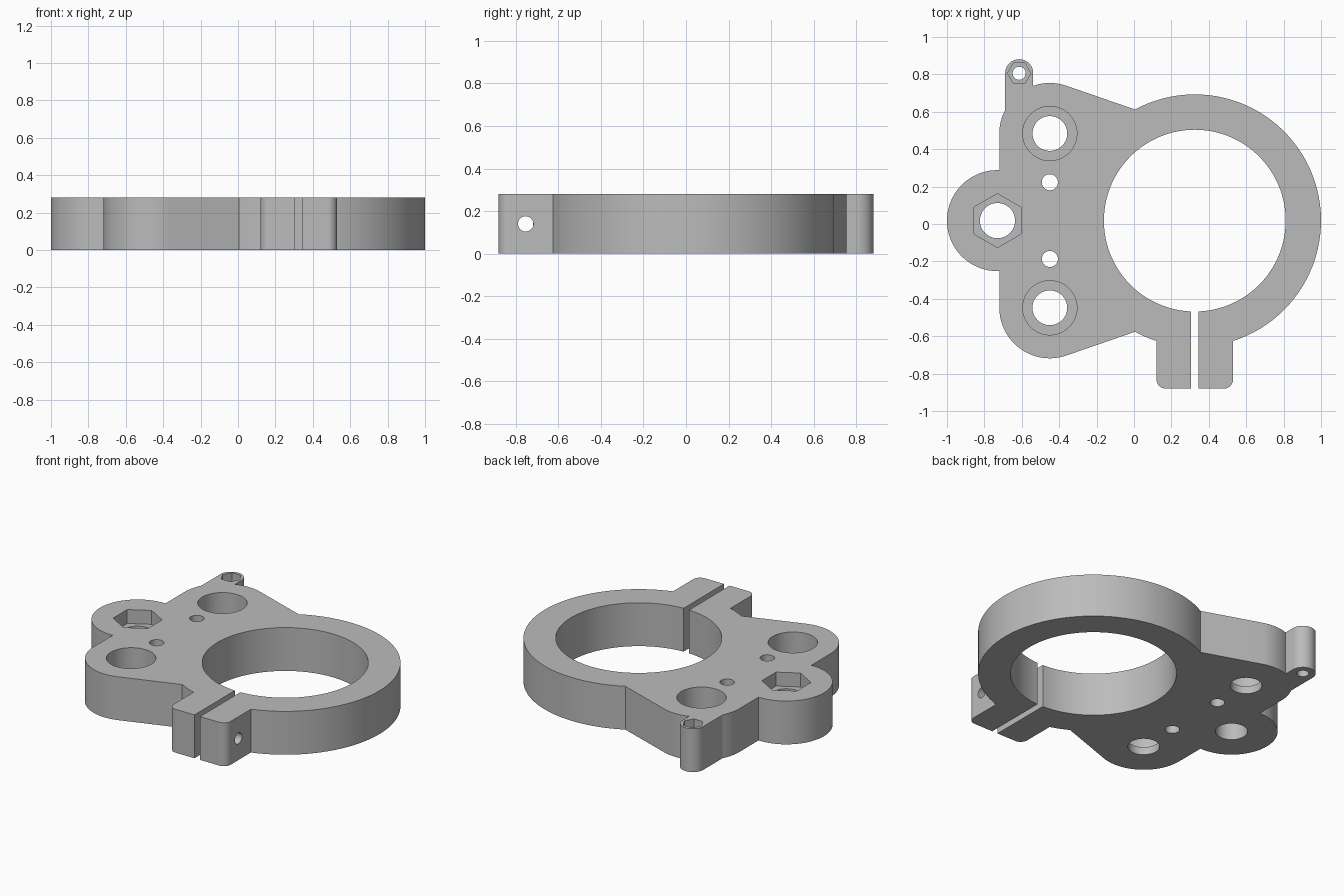
import bpy, bmesh
from math import acos, cos, sin, pi, radians, ceil
from mathutils import Matrix

if "Cube" in bpy.data.objects:
    bpy.data.objects.remove(bpy.data.objects["Cube"])

HEIGHT = 0.28
MID = 0.018                      # y of the symmetry line
RING = (0.325, MID)
UPPER, LOWER = (-0.45, 0.484), (-0.45, -0.448)
SIDE = (-0.73, MID)
EAR = (-0.614, 0.806)
R_OUT, R_IN, R_LOBE, R_EAR = 0.675, 0.486, 0.27, 0.075
CLAMP_L, CLAMP_R, SLOT = 0.12, 0.53, 0.02
FRONT, FILLET = -0.88, 0.05

steel = bpy.data.materials.new("grey metal")
steel.use_nodes = True
grey = (0.5, 0.5, 0.5, 1)
steel.diffuse_color = grey
steel.node_tree.nodes["Principled BSDF"].inputs["Base Color"].default_value = grey


def arc(centre, r, a, b):
    n = max(4, ceil(abs(b - a) / radians(3.5)))
    return [(centre[0] + r * cos(a + (b - a) * i / n),
             centre[1] + r * sin(a + (b - a) * i / n)) for i in range(n + 1)]


def at_x(centre, r, x):
    """Angle in the upper half where the circle crosses x."""
    return acos((x - centre[0]) / r)


def finish(bm, name):
    bmesh.ops.recalc_face_normals(bm, faces=bm.faces)
    mesh = bpy.data.meshes.new(name)
    bm.to_mesh(mesh)
    bm.free()
    mesh.materials.append(steel)
    ob = bpy.data.objects.new(name, mesh)
    bpy.context.collection.objects.link(ob)
    return ob


# Plate outline, counter-clockwise, running in and out through the clamp slot
slot_l, slot_r = RING[0] - SLOT, RING[0] + SLOT
notch = at_x(RING, R_OUT, 0.005)
tangent = radians(71)
side_join = at_x(SIDE, R_LOBE, -0.72)
outline = (
    arc(RING, R_OUT, -at_x(RING, R_OUT, CLAMP_R), notch)
    + arc(UPPER, R_LOBE, tangent, at_x(UPPER, R_LOBE, EAR[0] + R_EAR))
    + arc(EAR, R_EAR, 0, pi)
    + arc(UPPER, R_LOBE, at_x(UPPER, R_LOBE, EAR[0] - R_EAR), pi)
    + arc(SIDE, R_LOBE, side_join, 2 * pi - side_join)
    + arc(LOWER, R_LOBE, pi, 2 * pi - tangent)
    + arc(RING, R_OUT, -notch, -at_x(RING, R_OUT, CLAMP_L))
    + arc((CLAMP_L + FILLET, FRONT + FILLET), FILLET, pi, 1.5 * pi)
    + [(slot_l, FRONT)]
    + arc(RING, R_IN, -at_x(RING, R_IN, slot_l), -at_x(RING, R_IN, slot_r) - 2 * pi)
    + [(slot_r, FRONT)]
    + arc((CLAMP_R - FILLET, FRONT + FILLET), FILLET, 1.5 * pi, 2 * pi)
)
bm = bmesh.new()
face = bm.faces.new([bm.verts.new((x, y, 0)) for x, y in outline])
top = bmesh.ops.extrude_face_region(bm, geom=[face])["geom"]
bmesh.ops.translate(bm, vec=(0, 0, HEIGHT),
                    verts=[v for v in top if isinstance(v, bmesh.types.BMVert)])
plate = finish(bm, "clamp_plate")


def cut(matrix, r, length, sides):
    """Subtract one prism or cylinder from the plate."""
    bm = bmesh.new()
    bmesh.ops.create_cone(bm, cap_ends=True, segments=sides, radius1=r,
                          radius2=r, depth=length, matrix=matrix)
    cutter = finish(bm, "cutter")
    cutter.hide_render = True
    mod = plate.modifiers.new("cut", "BOOLEAN")
    mod.operation = "DIFFERENCE"
    mod.solver = "EXACT"
    mod.object = cutter
    bpy.context.view_layer.objects.active = plate
    bpy.ops.object.modifier_apply(modifier=mod.name)
    bpy.data.objects.remove(cutter)


def drill(centre, r, floor=-0.1, sides=48, turn=0):
    """Vertical hole from the top down to the floor height."""
    roof = HEIGHT + 0.1
    place = Matrix.Translation((*centre, (roof + floor) / 2))
    cut(place @ Matrix.Rotation(turn, 4, "Z"), r, roof - floor, sides)


# Counterbored bolt holes
for lobe in (UPPER, LOWER):
    drill(lobe, 0.093)
    drill(lobe, 0.145, floor=0.05)

# Small pin holes
for dy in (0.205, -0.205):
    drill((UPPER[0], MID + dy), 0.043, sides=32)

# Hexagonal nut pockets; create_cone puts its first corner on the y axis
drill(SIDE, 0.094)
drill(SIDE, 0.144, floor=0.19, sides=6)
drill(EAR, 0.035, sides=32)
drill(EAR, 0.062, floor=0.19, sides=6, turn=pi / 2)

# Pinch bolt hole across the clamp ears
cut(Matrix.Translation((RING[0], -0.753, HEIGHT / 2)) @ Matrix.Rotation(pi / 2, 4, "Y"),
    0.036, 0.6, 32)

# Smooth curved walls, sharp rims
bpy.ops.object.select_all(action="DESELECT")
plate.select_set(True)
bpy.context.view_layer.objects.active = plate
bpy.ops.object.shade_smooth_by_angle(angle=radians(20))
